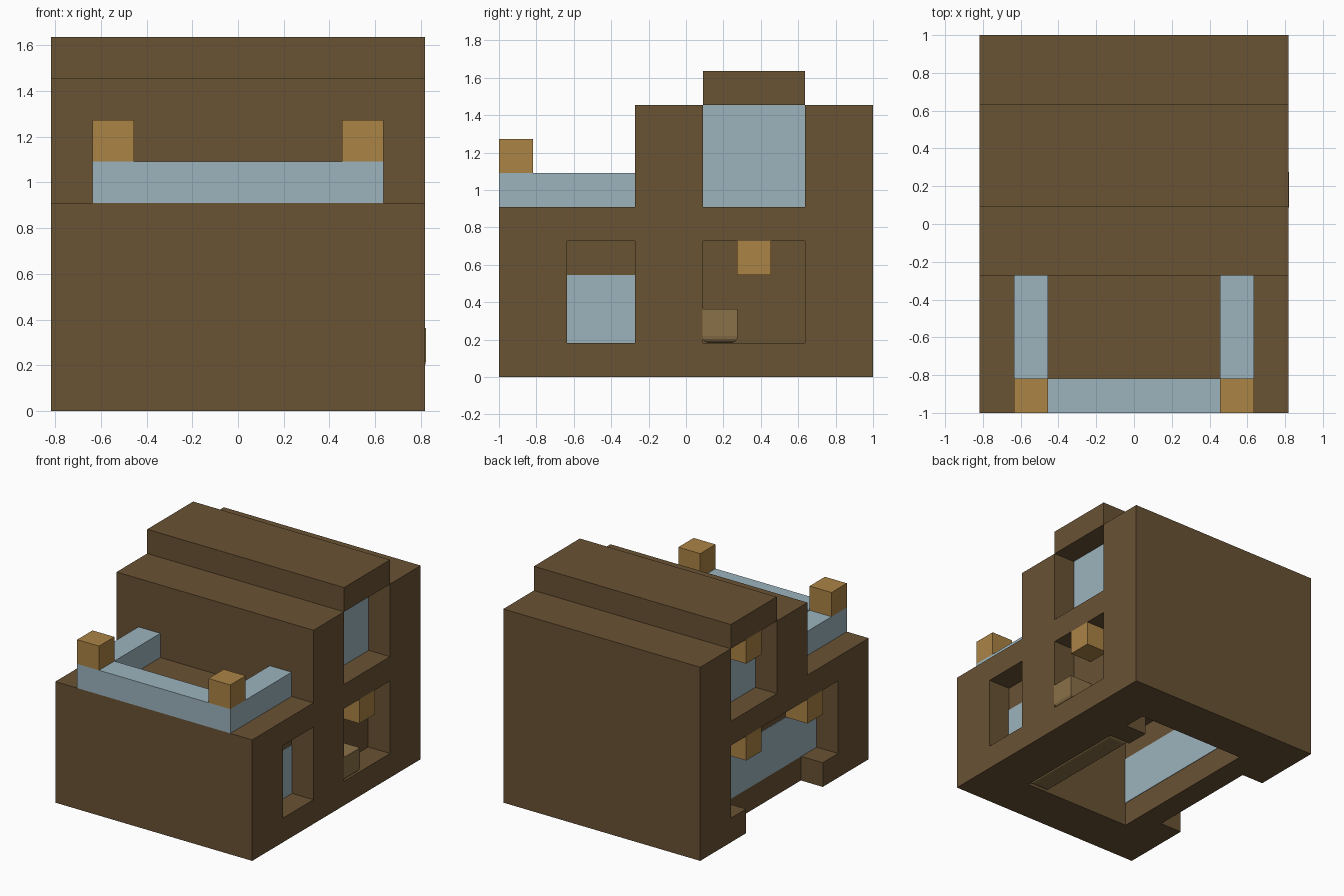
import bpy, bmesh
from mathutils import Vector

U = 2 / 11  # one building block

cube = bpy.data.objects.get("Cube")
if cube:
    bpy.data.objects.remove(cube, do_unlink=True)


def material(name, rgb):
    mat = bpy.data.materials.new(name)
    mat.use_nodes = True
    colour = (*rgb, 1)
    mat.diffuse_color = colour
    mat.node_tree.nodes["Principled BSDF"].inputs["Base Color"].default_value = colour
    return mat


WOOD = material("dark wood", (0.141, 0.084, 0.034))
GLASS = material("pale blue glass", (0.332, 0.456, 0.514))
LAMP = material("ochre lamp", (0.407, 0.227, 0.060))
TAN = material("tan cushion", (0.254, 0.165, 0.065))


def finish(name, bm, mat):
    mesh = bpy.data.meshes.new(name)
    bmesh.ops.recalc_face_normals(bm, faces=bm.faces[:])
    bm.to_mesh(mesh)
    bm.free()
    mesh.materials.append(mat)
    obj = bpy.data.objects.new(name, mesh)
    bpy.context.collection.objects.link(obj)
    return obj


def box(name, x, y, z, mat, round_bottom=0):
    """Box between block coordinates, optionally rounded underneath."""
    bm = bmesh.new()
    bmesh.ops.create_cube(bm, size=1)
    for v in bm.verts:
        v.co = Vector([U * (r[0] if c < 0 else r[1]) for c, r in zip(v.co, (x, y, z))])
    if round_bottom:
        low = [e for e in bm.edges if all(v.co.z < U * z[0] + 0.001 for v in e.verts)]
        bmesh.ops.bevel(bm, geom=low, offset=round_bottom * U, segments=4,
                        profile=0.5, affect='EDGES')
    return finish(name, bm, mat)


def side(s, a, b):
    """An x range measured outward on side s."""
    return tuple(sorted((s * a, s * b)))


# House body: stepped side profile pulled across the width
bm = bmesh.new()
profile = [(-5.5, 0), (5.5, 0), (5.5, 8), (-1.5, 8), (-1.5, 5), (-5.5, 5)]
face = bm.faces.new([bm.verts.new((-4.5 * U, y * U, z * U)) for y, z in profile])
pulled = bmesh.ops.extrude_face_region(bm, geom=[face])
bmesh.ops.translate(bm, vec=(9 * U, 0, 0),
                    verts=[g for g in pulled["geom"] if isinstance(g, bmesh.types.BMVert)])
body = finish("house_body", bm, WOOD)

# Hollow room, window recesses and the side entrance notch
cuts = [
    ((-2.5, 2.5), (-3.5, 3.5), (-1, 4)),
    ((3.5, 5), (0.5, 3.5), (5, 9)),
    ((-5, -3.5), (0.5, 3.5), (5, 9)),
    ((3.5, 5), (0.5, 3.5), (1, 4)),
    ((3.5, 5), (-3.5, -1.5), (1, 4)),
    ((-5, -3.5), (-3.5, 3.5), (1, 4)),
    ((-5, -3.5), (-2.5, 2.5), (-1, 2)),
]
cutters = []
for x, y, z in cuts:
    cutter = box("cutter", x, y, z, WOOD)
    cutter.hide_render = True
    mod = body.modifiers.new("cut", 'BOOLEAN')
    mod.operation, mod.solver, mod.object = 'DIFFERENCE', 'EXACT', cutter
    cutters.append(cutter)
bpy.context.view_layer.update()
carved = bpy.data.meshes.new_from_object(
    body.evaluated_get(bpy.context.evaluated_depsgraph_get()))
body.modifiers.clear()
body.data = carved
for cutter in cutters:
    bpy.data.objects.remove(cutter, do_unlink=True)

# Roof ridge
box("roof_ridge", (-4.5, 4.5), (0.5, 3.5), (8, 9), WOOD)

# Window panes
for s, label in ((1, "left"), (-1, "right")):
    box("upper_window_" + label, side(s, 2.5, 3.52), (0.5, 3.5), (5, 8), GLASS)
box("small_window_left", (2.48, 3.52), (-3.5, -1.5), (1, 3), GLASS)
box("long_window_right", (-3.52, -2.48), (-3.5, 3.5), (1, 3), GLASS)

# Balcony rail and corner lamps
box("front_rail", (-3.5, 3.5), (-5.5, -4.5), (5, 6), GLASS)
for s, label in ((1, "left"), (-1, "right")):
    box("side_rail_" + label, side(s, 2.5, 3.5), (-4.5, -1.5), (5, 6), GLASS)
    box("balcony_lamp_" + label, side(s, 2.5, 3.5), (-5.5, -4.5), (6, 7), LAMP)

# Lamps hanging in the window recesses
for name, s, y, z in (("left_window_lamp", 1, 1.5, 3),
                      ("right_upper_lamp", -1, 1.5, 7),
                      ("right_back_lamp", -1, 1.5, 3),
                      ("right_front_lamp", -1, -2.5, 3)):
    box(name, side(s, 3.5, 4.5), (y, y + 1), (z, z + 1), LAMP)

# Rounded seat in the left window, and the bench inside the room
box("window_seat", (3.5, 4.52), (0.48, 1.52), (1, 2), TAN, 0.2)
box("inner_bench", (1.5, 2.52), (-3.5, 1.5), (0.02, 1), TAN, 0.2)
box("bench_end", (1.5, 2.52), (1.5, 2.5), (0.02, 1), WOOD)
